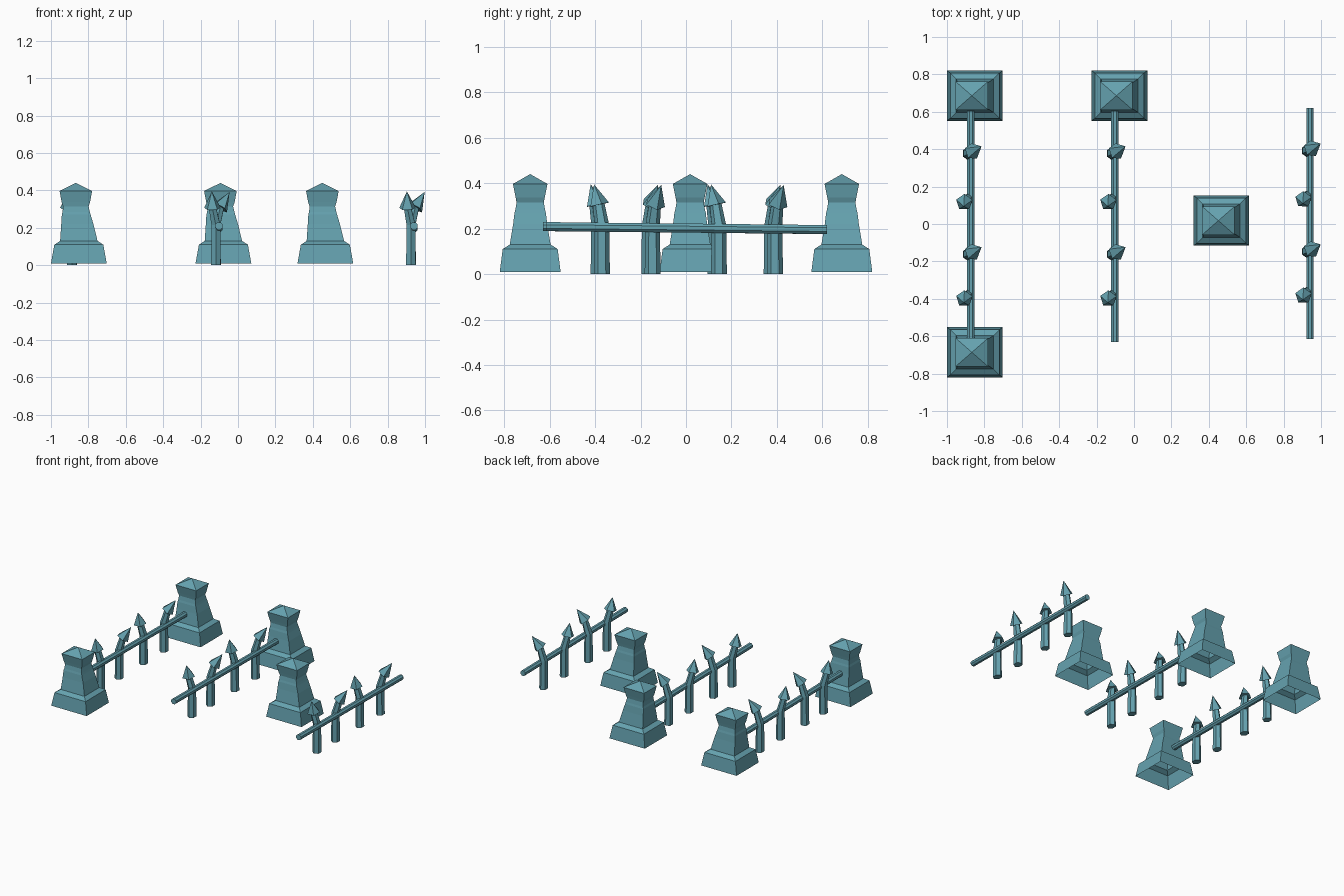
import bpy, bmesh, math
from mathutils import Vector

if "Cube" in bpy.data.objects:
    bpy.data.objects.remove(bpy.data.objects["Cube"])

mat = bpy.data.materials.new("teal_stone")
mat.diffuse_color = (0.13, 0.36, 0.43, 1)
mat.use_nodes = True
mat.node_tree.nodes["Principled BSDF"].inputs["Base Color"].default_value = mat.diffuse_color


def finish(bm, name, smooth=False):
    bmesh.ops.recalc_face_normals(bm, faces=bm.faces[:])
    me = bpy.data.meshes.new(name)
    bm.to_mesh(me)
    bm.free()
    me.materials.append(mat)
    ob = bpy.data.objects.new(name, me)
    bpy.context.collection.objects.link(ob)
    for p in me.polygons:
        p.use_smooth = smooth
    return ob


def skin(bm, rings, cap_start=True, cap_end=True):
    """Bridge successive rings of points into a tube."""
    vs = [[bm.verts.new(p) for p in r] for r in rings]
    for a, b in zip(vs, vs[1:]):
        n = len(a)
        for i in range(n):
            j = (i + 1) % n
            if len(b) == 1:
                bm.faces.new((a[i], a[j], b[0]))
            else:
                bm.faces.new((a[i], a[j], b[j], b[i]))
    if cap_start:
        bm.faces.new(vs[0][::-1])
    if cap_end and len(vs[-1]) > 2:
        bm.faces.new(vs[-1])


def ring(center, axis, r, n, phase=0.0, squash=1.0):
    """Polygon around a centre, perpendicular to an axis."""
    q = Vector((0, 0, 1)).rotation_difference(Vector(axis).normalized())
    return [Vector(center) + q @ Vector((r * squash * math.cos(phase + math.tau * i / n),
                                         r * math.sin(phase + math.tau * i / n), 0))
            for i in range(n)]


# Stone pillars: z, x offset, half width, half depth (open underneath)
PILLAR = [(0.01, 0, 0.149, 0.134), (0.11, 0, 0.131, 0.121), (0.13, 0, 0.100, 0.090),
          (0.22, -0.008, 0.086, 0.075), (0.27, -0.014, 0.077, 0.069),
          (0.285, -0.014, 0.073, 0.065), (0.315, -0.016, 0.068, 0.060),
          (0.337, -0.016, 0.076, 0.064), (0.397, -0.016, 0.087, 0.076)]


def pillar(x, y):
    bm = bmesh.new()
    rings = [[(x + o + sx * hx, y + sy * hy, z)
              for sx, sy in ((-1, -1), (1, -1), (1, 1), (-1, 1))]
             for z, o, hx, hy in PILLAR]
    rings.append([(x - 0.016, y, 0.44)])
    skin(bm, rings, cap_start=False)
    finish(bm, "stone_pillar")


for x, y in ((-0.851, -0.686), (-0.851, 0.686), (-0.078, 0.686), (0.467, 0.018)):
    pillar(x, y)


# Bent wooden stake with a pointed head; lean = -1 or +1
def stake(x, y, lean):
    if lean < 0:
        neck, tip = Vector((x - 0.019, y - 0.014, 0.305)), Vector((x - 0.022, y - 0.035, 0.395))
    else:
        neck, tip = Vector((x + 0.022, y + 0.010, 0.308)), Vector((x + 0.073, y + 0.038, 0.392))
    bm = bmesh.new()
    up = Vector((0, 0, 1))
    bend = Vector((x, y, 0.215))
    skin(bm, [ring((x, y, 0), up, 0.035, 6, 0.5, 0.85),
              ring(bend, up, 0.032, 6, 0.5, 0.85),
              ring(neck + (tip - neck) * 0.05, neck - bend, 0.026, 6, 0.5, 0.85)])
    finish(bm, "fence_stake")
    bm = bmesh.new()
    skin(bm, [ring(neck, tip - neck, 0.046, 5, 0.3), [tip]])
    finish(bm, "stake_head")


# Three fence runs: a rail with four stakes leaning alternately
for x, dy in ((-0.872, -0.015), (-0.102, -0.015), (0.941, 0.0)):
    bm = bmesh.new()
    a, b = Vector((x, -0.615 + dy, 0.209)), Vector((x, 0.62 + dy, 0.196))
    skin(bm, [ring(a, b - a, 0.0215, 8, math.pi / 8), ring(b, b - a, 0.0215, 8, math.pi / 8)])
    finish(bm, "fence_rail")
    for y, lean in ((-0.37, -1), (-0.147, 1), (0.145, -1), (0.392, 1)):
        stake(x - 0.016, y + dy, lean)
